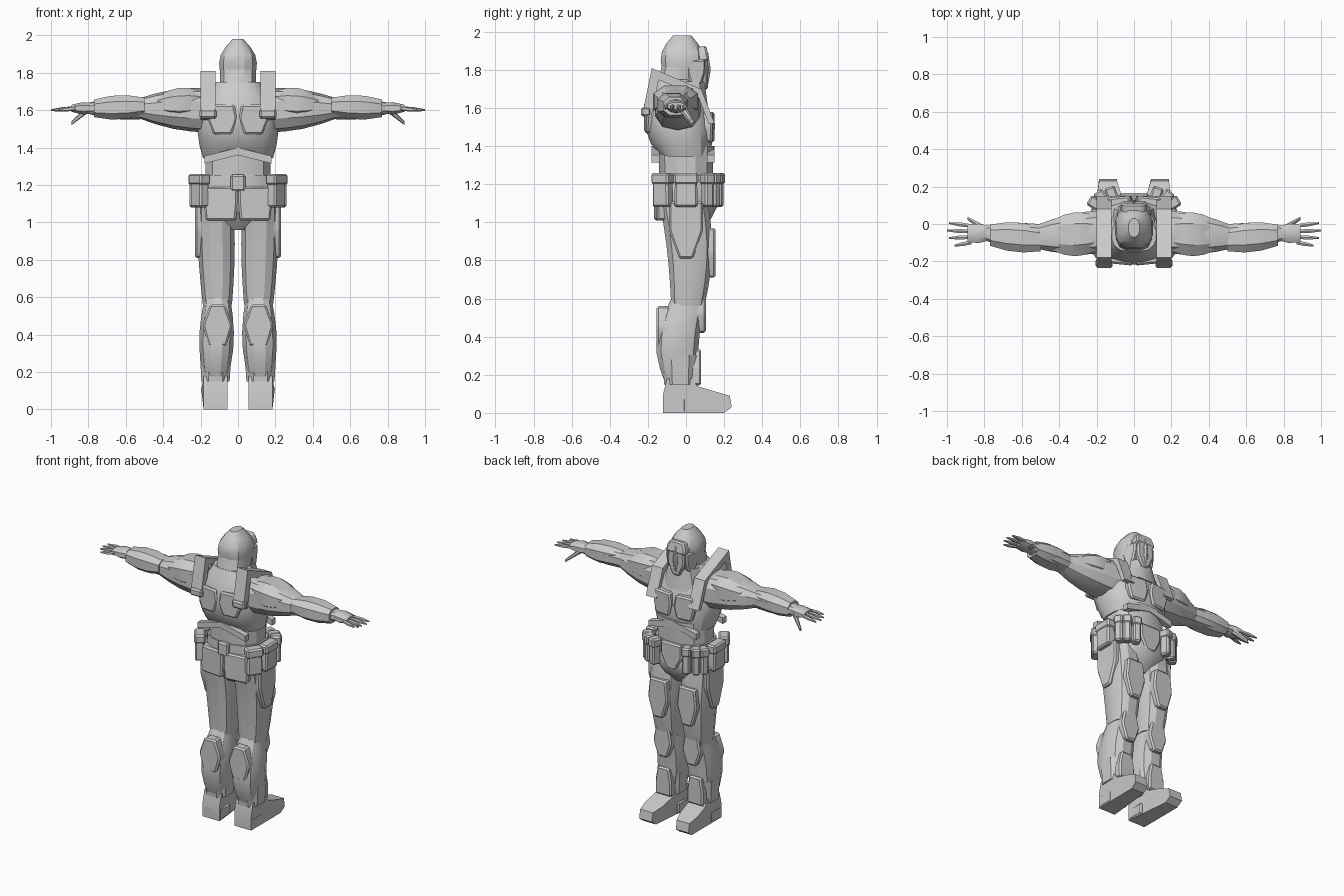
import bpy, bmesh, math
from mathutils import Vector, Matrix

old = bpy.data.objects.get("Cube")
if old:
    bpy.data.objects.remove(old)

grey = bpy.data.materials.new("armour grey")
grey.use_nodes = True
shade = (.6, .6, .6, 1)
grey.diffuse_color = shade
grey.node_tree.nodes["Principled BSDF"].inputs["Base Color"].default_value = shade


def finish(name, bm, mirror):
    """Turn a bmesh into a shaded object, copied to the other side if mirrored."""
    bmesh.ops.recalc_face_normals(bm, faces=bm.faces)
    mesh = bpy.data.meshes.new(name)
    bm.to_mesh(mesh)
    bm.free()
    mesh.materials.append(grey)
    obj = bpy.data.objects.new(name, mesh)
    bpy.context.collection.objects.link(obj)
    if mirror:
        obj.modifiers.new("Mirror", "MIRROR")
    bpy.ops.object.select_all(action="DESELECT")
    obj.select_set(True)
    bpy.context.view_layer.objects.active = obj
    bpy.ops.object.shade_smooth_by_angle(angle=math.radians(28))
    return obj


def bridge(bm, loops):
    """Skin a row of equal point loops and cap both ends."""
    rows = [[bm.verts.new(point) for point in loop] for loop in loops]
    for low, high in zip(rows, rows[1:]):
        for i in range(len(low)):
            bm.faces.new((low[i - 1], low[i], high[i], high[i - 1]))
    bm.faces.new(rows[0])
    bm.faces.new(rows[-1])


def limb(name, start, end, size, end_size, bulge=0, bow=0, steps=4, sides=10):
    """Rounded body part running up or sideways, swelling and bowing in the middle."""
    start, end = Vector(start), Vector(end)
    sideways = abs(end.x - start.x) > abs(end.z - start.z)
    loops = []
    for k in range(steps + 1):
        t = k / steps
        swell = math.sin(math.pi * t)
        centre = start.lerp(end, t) + Vector((0, bow * swell, 0))
        radius = Vector(size).lerp(Vector(end_size), t)
        loop = []
        for i in range(sides):
            turn = math.tau * (i + .5) / sides
            c, s = math.cos(turn), math.sin(turn)
            a = math.copysign(abs(c) ** .8, c) * (radius.x + bulge * swell)
            b = math.copysign(abs(s) ** .8, s) * (radius.y + bulge * swell)
            loop.append(centre + Vector((0, a, b) if sideways else (a, b, 0)))
        loops.append(loop)
    bm = bmesh.new()
    bridge(bm, loops)
    return finish(name, bm, start.x > 0)


def block(name, centre, size, top=1, bottom=1, turn=0, lean=0):
    """Bevelled armour plate or box, whose broad side narrows to top and bottom."""
    sx, sy, sz = (side / 2 for side in size)
    loops = []
    for level, scale in ((-1, bottom), (0, 1), (1, top)):
        wide, deep = (sx * scale, sy) if sx > sy else (sx, sy * scale)
        loops.append([(wide, deep, level * sz), (-wide, deep, level * sz),
                      (-wide, -deep, level * sz), (wide, -deep, level * sz)])
    bm = bmesh.new()
    bridge(bm, loops)
    bmesh.ops.bevel(bm, geom=bm.edges[:], offset=.01, segments=1,
                    affect="EDGES", clamp_overlap=True)
    place = (Matrix.Translation(centre) @ Matrix.Rotation(turn, 4, "Z")
             @ Matrix.Rotation(lean, 4, "X"))
    bmesh.ops.transform(bm, matrix=place, verts=bm.verts)
    return finish(name, bm, centre[0] > 0)


def side_profile(name, outline, inner, outer):
    """Side outline of (y, z) points, given width along x."""
    bm = bmesh.new()
    bridge(bm, [[(x, y, z) for y, z in outline] for x in (inner, outer)])
    return finish(name, bm, True)


# Torso
limb("abdomen", (0, 0, 1.1), (0, 0, 1.4), size=(.18, .14), end_size=(.18, .15), sides=12)
chest = limb("chest_armour", (0, -.01, 1.34), (0, -.06, 1.75), size=(.19, .14),
             end_size=(.12, .09), bulge=.06, bow=-.01, steps=6, sides=16)
hem_height = chest.data.vertices[0].co.z
for vert in chest.data.vertices:
    if vert.co.z < hem_height + .01:
        vert.co.z += .2 * max(0, .2 - abs(vert.co.x))

for part, y in (("back_hem", -.16), ("front_hem", .13)):
    bm = bmesh.new()
    bridge(bm, [[(x, y + d, 1.38 + lift - abs(x) / 4) for d in (-.02, .02) for lift in
                 ((-.02, .02) if d < 0 else (.02, -.02))] for x in (-.18, 0, .18)])
    finish(part, bm, False)

block("breast_plate", (.08, .11, 1.5), (.15, .07, .16), top=.8, bottom=.7, turn=-.1)
block("back_plate", (.08, -.18, 1.55), (.16, .07, .16), top=.8, bottom=.6, turn=.1)

# Shoulder straps, with the inner edge drawn in towards the chest
strap = [(-.23, 1.56), (-.18, 1.81), (.08, 1.7), (.15, 1.52)]
lining = [(y * .8, z - (z - 1.5) / 5) for y, z in reversed(strap)]
side_profile("shoulder_strap", strap + lining, .12, .2)
block("strap_buckle", (.16, -.21, 1.58), (.09, .05, .05))

# Head, hood and mask
limb("collar", (0, -.03, 1.6), (0, -.02, 1.74), size=(.15, .15), end_size=(.11, .12), sides=12)
limb("hood", (0, -.09, 1.6), (0, -.02, 1.82), size=(.1, .1), end_size=(.1, .11), sides=12)
limb("skull", (0, -.02, 1.81), (0, -.02, 1.98), size=(.1, .11), end_size=(.03, .05),
     bulge=.03, sides=12)
block("mask_brow", (0, .07, 1.88), (.14, .09, .08), top=.7, lean=.2)
block("mask_muzzle", (0, .07, 1.78), (.13, .09, .17), top=.9, bottom=.4)
block("mask_ridge", (0, .1, 1.8), (.03, .06, .2), top=.5, bottom=.4)
block("mask_cheek", (.07, .05, 1.79), (.04, .1, .13), bottom=.6, turn=.2)

# Arms
limb("upper_arm", (.15, -.04, 1.6), (.54, -.07, 1.61), size=(.12, .12),
     end_size=(.06, .05), bulge=.02)
limb("shoulder_pad", (.2, -.05, 1.64), (.43, -.06, 1.63), size=(.1, .07),
     end_size=(.09, .05), bulge=.03, sides=8)
limb("forearm", (.44, -.07, 1.61), (.8, -.05, 1.61), size=(.06, .05),
     end_size=(.04, .03), bulge=.02)
limb("gauntlet", (.5, -.08, 1.62), (.77, -.06, 1.61), size=(.07, .05),
     end_size=(.06, .05), bulge=.02, steps=3, sides=8)

# Hands
limb("palm", (.77, -.05, 1.61), (.89, -.05, 1.61), size=(.04, .03),
     end_size=(.05, .02), bulge=.01, steps=2, sides=8)
for i, finger in enumerate(("little", "ring", "middle", "index")):
    y = -.1 + .03 * i
    reach = 1 - .01 * (i - 2) ** 2
    limb(finger + "_finger", (.87, y, 1.61), (reach, y + (i - 1.5) / 100, 1.6),
         size=(.01, .01), end_size=(.005, .005), bulge=.005, steps=2, sides=6)
limb("thumb", (.81, -.02, 1.6), (.89, .03, 1.53), size=(.02, .02), end_size=(.01, .01),
     steps=2, sides=6)

# Belt and pouches
limb("belt", (0, 0, 1.16), (0, 0, 1.25), size=(.2, .15), end_size=(.19, .15), steps=1, sides=16)
block("belt_buckle", (0, -.15, 1.21), (.08, .04, .09))
block("front_buckle", (0, .13, 1.16), (.16, .07, .18), bottom=.4)
pouches = {"back": (-35, .1), "side": (0, .12), "front_outer": (30, .05),
           "front_middle": (50, .05), "front_inner": (70, .05)}
for part, (angle, width) in pouches.items():
    turn = math.radians(angle)
    x = .23 * math.cos(turn) ** .6
    y = .17 * math.copysign(abs(math.sin(turn)) ** .6, angle)
    block(part + "_pouch", (x, y, 1.17), (.06, width, .18), top=.9, turn=turn)
    block(part + "_pouch_flap", (x, y, 1.23), (.07, width + .01, .06), turn=turn)

# Hips and legs
limb("pelvis", (0, 0, .96), (0, 0, 1.19), size=(.08, .08), end_size=(.19, .14),
     bulge=.05, sides=14)
block("seat_plate", (.09, -.13, 1.1), (.18, .06, .18), bottom=.9, turn=.1)
limb("thigh", (.11, .01, .56), (.12, -.01, 1.1), size=(.08, .09), end_size=(.1, .13),
     bulge=.01, bow=.02, steps=5, sides=12)
block("hip_plate", (.2, 0, .96), (.06, .18, .3), bottom=.4)
block("thigh_plate", (.11, .12, .84), (.15, .07, .26), top=.8, bottom=.5)
limb("shin", (.12, -.02, .13), (.11, .01, .6), size=(.06, .08), end_size=(.07, .09),
     bulge=.03, bow=-.04, steps=5, sides=12)
block("knee_guard", (.11, .07, .52), (.14, .07, .2), top=.7, bottom=.5)
block("calf_guard", (.11, -.12, .45), (.16, .07, .22), top=.5, bottom=.6)
block("shin_guard", (.12, .04, .24), (.12, .08, .19), top=.7)
limb("boot_cuff", (.12, -.03, .15), (.12, -.03, .3), size=(.08, .09), end_size=(.09, .1),
     steps=1, sides=8)

# Boots, narrowed at the heel and toe
sole = [(-.12, 0), (.2, 0), (.24, .03), (.23, .09)]
upper = [(.16, .11), (.06, .14), (.03, .18), (-.1, .18), (-.12, .1)]
boot = side_profile("boot", sole + upper, .04, .2)
for vert in boot.data.vertices:
    x, y, z = vert.co
    grip = .6 if y > .2 else .8 if y < 0 or z > .1 else 1
    vert.co.x = .12 + .08 * max(y, 0) + (x - .12) * grip
block("boot_heel", (.12, -.06, .04), (.13, .12, .08))
